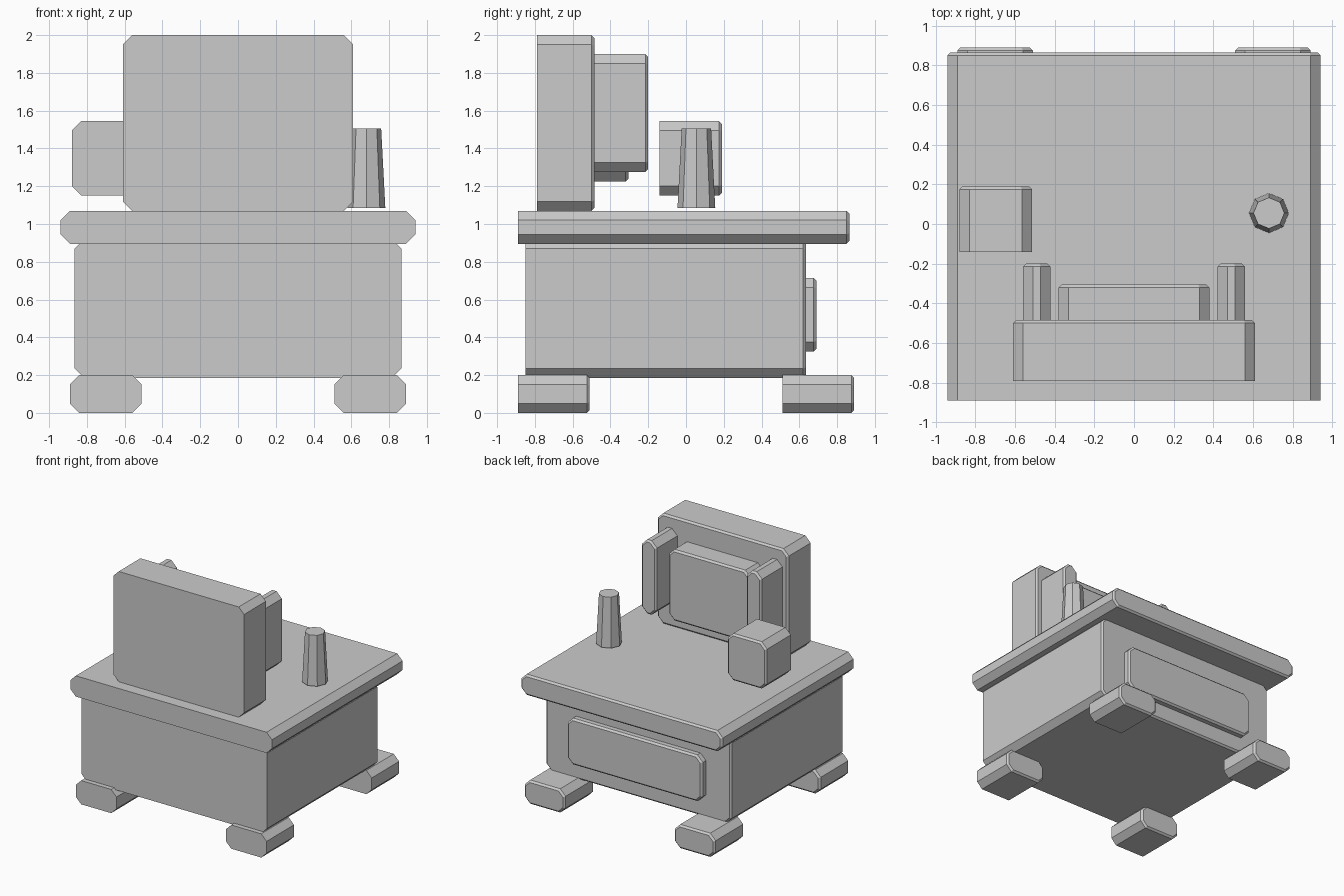
import bpy, bmesh

if "Cube" in bpy.data.objects:
    bpy.data.objects.remove(bpy.data.objects["Cube"])

BEVEL = 0.015


def octagon(x0, x1, z0, z1, c):
    """Rectangle in x/z with cut corners."""
    return [(x0 + c, z0), (x1 - c, z0), (x1, z0 + c), (x1, z1 - c),
            (x1 - c, z1), (x0 + c, z1), (x0, z1 - c), (x0, z0 + c)]


def block(name, x, y, z, chamfer=0.05, b=BEVEL):
    """Cut-corner profile run along y, flat in front, small bevel at the back."""
    outer = octagon(*x, *z, chamfer)
    inner = octagon(x[0] + b, x[1] - b, z[0] + b, z[1] - b, chamfer - 0.586 * b)
    bm = bmesh.new()
    rings = [[bm.verts.new((px, py, pz)) for px, pz in ring]
             for ring, py in ((outer, y[0]), (outer, y[1] - b), (inner, y[1]))]
    bm.faces.new(rings[0])
    bm.faces.new(rings[-1])
    for r, s in zip(rings, rings[1:]):
        for i in range(8):
            j = (i + 1) % 8
            bm.faces.new((r[i], r[j], s[j], s[i]))
    bmesh.ops.recalc_face_normals(bm, faces=bm.faces)
    mesh = bpy.data.meshes.new(name)
    bm.to_mesh(mesh)
    bm.free()
    obj = bpy.data.objects.new(name, mesh)
    bpy.context.collection.objects.link(obj)
    return obj


# Desk: body, top, drawer
block("desk_body", (-0.865, 0.865), (-0.85, 0.635), (0.185, 0.92))
block("desk_top", (-0.94, 0.94), (-0.89, 0.865), (0.895, 1.07))
block("drawer_front", (-0.63, 0.63), (0.62, 0.69), (0.325, 0.715))

# Paired parts: feet and the side pads of the backrest
for side, label in ((-1, "left"), (1, "right")):
    foot_x = sorted((side * 0.51, side * 0.89))
    block(f"front_foot_{label}", foot_x, (-0.89, -0.51), (0, 0.2))
    block(f"back_foot_{label}", foot_x, (0.51, 0.89), (0, 0.2))
    pad_x = sorted((side * 0.42, side * 0.56))
    block(f"side_pad_{label}", pad_x, (-0.5, -0.2), (1.275, 1.9))

# Upright slab with centre panel
block("upright_slab", (-0.61, 0.61), (-0.79, -0.485), (1.07, 2.0))
block("centre_panel", (-0.38, 0.38), (-0.5, -0.305), (1.225, 1.825))

# Box hovering over the desk
block("desk_box", (-0.88, -0.515), (-0.14, 0.19), (1.15, 1.545))

# Tapered eight-sided post
bpy.ops.mesh.primitive_cone_add(vertices=8, radius1=0.1, radius2=0.078,
                                depth=0.42, location=(0.68, 0.055, 1.295))
bpy.context.object.name = "tapered_post"
